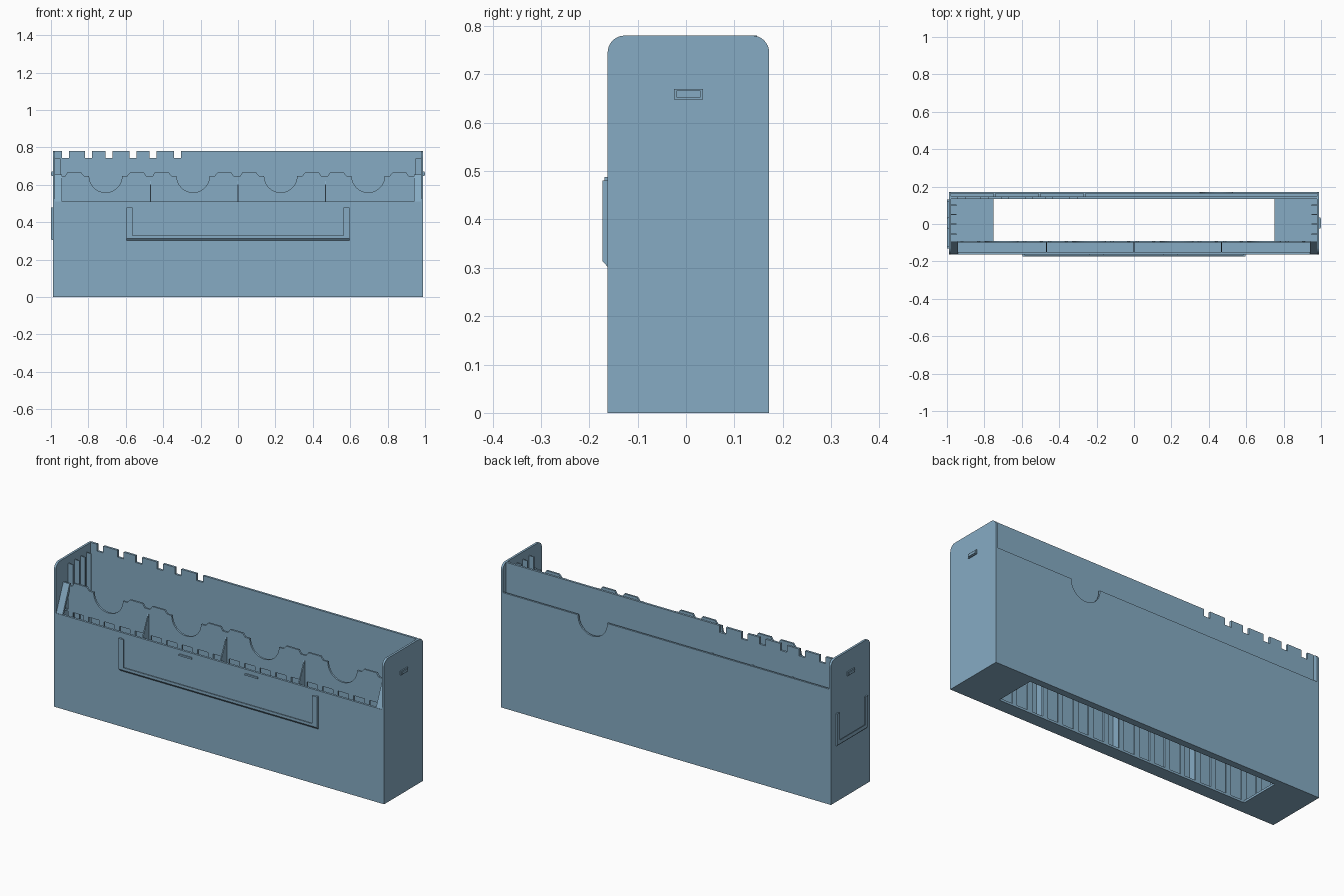
import bpy, bmesh, math

if "Cube" in bpy.data.objects:
    bpy.data.objects.remove(bpy.data.objects["Cube"])

mat = bpy.data.materials.new("dusty blue")
mat.diffuse_color = (0.24, 0.41, 0.55, 1)
mat.use_nodes = True
mat.node_tree.nodes["Principled BSDF"].inputs["Base Color"].default_value = mat.diffuse_color


def finish(name, bm):
    bmesh.ops.recalc_face_normals(bm, faces=bm.faces)
    me = bpy.data.meshes.new(name)
    bm.to_mesh(me)
    bm.free()
    me.materials.append(mat)
    ob = bpy.data.objects.new(name, me)
    bpy.context.collection.objects.link(ob)
    return ob


def add_box(bm, x0, x1, y0, y1, z0, z1):
    v = [bm.verts.new((x, y, z)) for x in (x0, x1) for y in (y0, y1) for z in (z0, z1)]
    for f in ((0, 1, 3, 2), (4, 6, 7, 5), (0, 4, 5, 1), (2, 3, 7, 6), (0, 2, 6, 4), (1, 5, 7, 3)):
        bm.faces.new([v[i] for i in f])


def boxes(name, items):
    bm = bmesh.new()
    for b in items:
        add_box(bm, *b)
    return finish(name, bm)


def add_plate(bm, pts, axis, a, b):
    """Extrude a 2D outline along x (outline in y,z) or along y (outline in x,z)."""
    put = (lambda p, t: (t, p[0], p[1])) if axis == "x" else (lambda p, t: (p[0], t, p[1]))
    lo = [bm.verts.new(put(p, a)) for p in pts]
    hi = [bm.verts.new(put(p, b)) for p in pts]
    bm.faces.new(lo)
    bm.faces.new(hi[::-1])
    n = len(pts)
    for i in range(n):
        j = (i + 1) % n
        bm.faces.new((lo[i], lo[j], hi[j], hi[i]))


def plates(name, items):
    bm = bmesh.new()
    for it in items:
        add_plate(bm, *it)
    return finish(name, bm)


def arc(cx, cz, r, a0, a1, n):
    return [(cx + r * math.cos(math.radians(a0 + (a1 - a0) * i / n)),
             cz + r * math.sin(math.radians(a0 + (a1 - a0) * i / n))) for i in range(n + 1)]


X, Y0, Y1, H, T = 0.99, -0.162, 0.172, 0.78, 0.012
PITCH = 0.468

# End walls with rounded top corners
end = ([(Y0, 0), (Y1, 0)] + arc(Y1 - 0.035, H - 0.035, 0.035, 0, 90, 8)
       + arc(Y0 + 0.035, H - 0.035, 0.035, 90, 180, 8))
plates("end_walls", [(end, "x", -X, -X + T), (end, "x", X - T, X)])
XI = X - T

# Floor around a long opening
boxes("floor", [(-XI, -0.75, Y0 + T, Y1 - 0.01, 0, T), (0.75, XI, Y0 + T, Y1 - 0.01, 0, T),
                (-0.75, 0.75, Y0 + T, -0.09, 0, T), (-0.75, 0.75, 0.135, Y1 - 0.01, 0, T)])

# Outer front wall
boxes("front_wall", [(-XI, XI, Y0, Y0 + T, 0, 0.51)])

# Outer back wall with a finger notch
back = [(-XI, 0), (XI, 0), (XI, 0.625)] + arc(0.44, 0.62, 0.087, 0, -180, 20) + [(-XI, 0.625)]
i = 3
back.insert(i, (0.527, 0.625))
back.insert(len(back) - 1, (0.353, 0.625))
plates("back_wall", [(back, "y", Y1 - 0.01, Y1)])

# Tall inner back panel with square notches in its top edge
tall = [(-XI, 0), (XI, 0), (XI, H)]
for x in (-0.324, -0.454, -0.562, -0.69, -0.799, -0.922):
    tall += [(x + 0.019, H), (x + 0.019, 0.743), (x - 0.019, 0.743), (x - 0.019, H)]
tall.append((-XI, H))
plates("back_panel", [(tall, "y", 0.135, 0.147)])
boxes("pocket_spacers", [(x - 0.005, x + 0.005, 0.147, Y1 - 0.01, 0, 0.62) for x in (-0.745, -0.505, -0.265)])

# Front display panel: finger scoops with raised tabs beside them
disp = [(-0.95, 0.51), (0.95, 0.51), (0.95, 0.645)]
for k in (1.5, 0.5, -0.5, -1.5):
    c = k * PITCH - 0.006
    disp += [(c + 0.218, 0.645), (c + 0.205, 0.665), (c + 0.13, 0.665), (c + 0.115, 0.647)]
    disp += arc(c, 0.647, 0.088, 0, -180, 20)
    disp += [(c - 0.115, 0.647), (c - 0.13, 0.665), (c - 0.205, 0.665), (c - 0.218, 0.645)]
disp.append((-0.95, 0.645))
plates("display_panel", [(disp, "y", -0.1, -0.09)])

# Comb of posts under the display panel
step = PITCH / 5
boxes("comb_posts", [(k * step - 0.015, k * step + 0.015, -0.1, -0.09, T, 0.51) for k in range(-10, 11)]
      + [(-XI, XI, -0.1, -0.09, 0.505, 0.512)])

# Triangular dividers in the front tray, and the sloped end cheeks
tri = [(Y0 + T, T), (-0.1, T), (-0.1, 0.62), (Y0 + T, 0.51)]
plates("tray_dividers", [(tri, "x", k * PITCH - 0.003, k * PITCH + 0.003) for k in (-1, 0, 1)])
cheek = [(Y0, 0.505), (Y0 + T, 0.505), (-0.09, 0.64), (-0.09, 0.655), (-0.1, 0.655)]
plates("end_cheeks", [(cheek, "x", min(s * 0.94, s * XI), max(s * 0.94, s * XI)) for s in (-1, 1)])

# Vertical guide ribs inside both ends
boxes("guide_ribs", [(min(s * 0.95, s * XI), max(s * 0.95, s * XI), y - 0.003, y + 0.003, T, 0.74)
                     for s in (-1, 1) for y in (-0.055, 0, 0.05, 0.1)])

# Label frame on the front: bevelled bottom rail, two arms and two top clips
rail = [(Y0, 0.302), (-0.173, 0.314), (-0.173, 0.328), (-0.168, 0.328), (-0.168, 0.314), (Y0, 0.314)]
plates("front_label_rail", [(rail, "x", -0.595, 0.595)])
arms = []
for s in (-1, 1):
    for a, b, y0, y1 in ((0.565, 0.595, -0.173, -0.168), (0.583, 0.595, -0.168, Y0)):
        arms.append((min(s * a, s * b), max(s * a, s * b), y0, y1, 0.314, 0.48))
boxes("front_label_arms", arms)
boxes("front_label_clips", [(c - 0.038, c + 0.038, -0.168, Y0, 0.479, 0.488) for c in (-0.2, 0.196)])

# Label frame on the left end
boxes("end_label_frame", [(-1.0, -0.996, -0.13, 0.13, 0.31, 0.33), (-0.996, -X, -0.13, 0.13, 0.305, 0.316)]
      + [b for a, c, d, e in ((-0.13, -0.108, -0.13, -0.12), (0.108, 0.13, 0.12, 0.13))
         for b in ((-1.0, -0.996, a, c, 0.33, 0.48), (-0.996, -X, d, e, 0.316, 0.48))])

# Small catches on both ends
catch = []
for s in (-1, 1):
    for a, b, m in ((-0.025, 0.035, 0.996), (-0.02, 0.03, 1.0)):
        inset = 0 if m < 1 else 0.004
        catch.append((min(s * X, s * m), max(s * X, s * m), a, b, 0.648 + inset, 0.67 - inset))
boxes("end_catches", catch)
